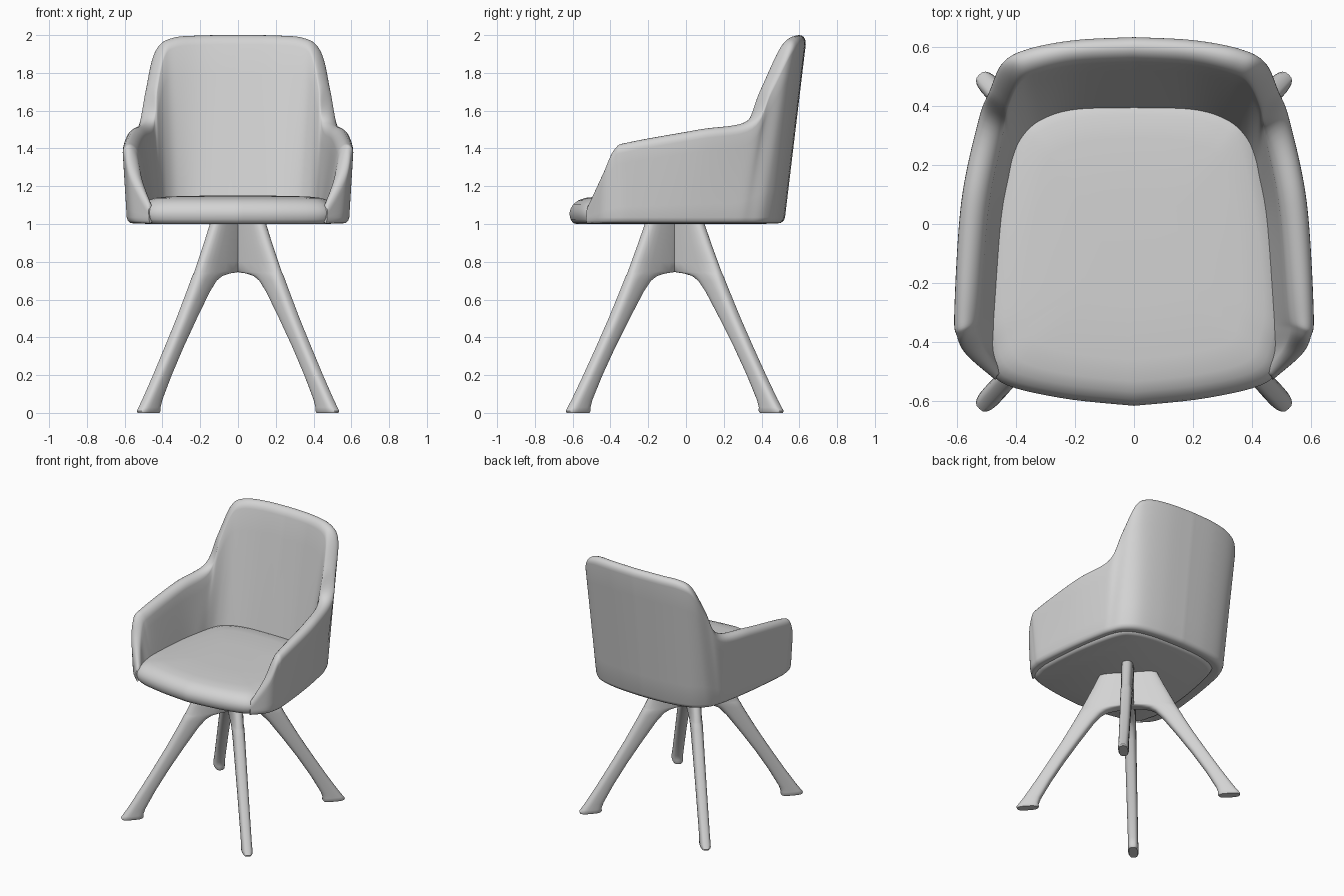
import bpy, bmesh, math
from mathutils import Vector

old = bpy.data.objects.get("Cube")
if old:
    bpy.data.objects.remove(old, do_unlink=True)

grey = bpy.data.materials.new("light grey")
grey.use_nodes = True
grey.diffuse_color = (0.65, 0.65, 0.65, 1)
grey.node_tree.nodes["Principled BSDF"].inputs["Base Color"].default_value = (0.65, 0.65, 0.65, 1)


def spline(points, steps):
    """Smooth open curve through points of any dimension."""
    out = []
    for k in range(len(points) - 1):
        a, b, c, d = (points[min(max(k + j, 0), len(points) - 1)] for j in (-1, 0, 1, 2))
        for s in range(steps):
            t = s / steps
            out.append([q + t / 2 * (r - p + t * (2 * p - 5 * q + 4 * r - w + t * (3 * (q - r) + w - p)))
                        for p, q, r, w in zip(a, b, c, d)])
    out.append(list(points[-1]))
    return out


def loft(name, rings, angle=50):
    """Skin closed rings and cap both ends."""
    bm = bmesh.new()
    loops = [[bm.verts.new(p) for p in ring] for ring in rings]
    n = len(loops[0])
    for a, b in zip(loops, loops[1:]):
        for i in range(n):
            j = (i + 1) % n
            bm.faces.new((a[i], a[j], b[j], b[i]))
    bm.faces.new(loops[0][::-1])
    bm.faces.new(loops[-1])
    bmesh.ops.recalc_face_normals(bm, faces=bm.faces)
    mesh = bpy.data.meshes.new(name)
    bm.to_mesh(mesh)
    bm.free()
    mesh.materials.append(grey)
    ob = bpy.data.objects.new(name, mesh)
    bpy.context.collection.objects.link(ob)
    bpy.ops.object.select_all(action='DESELECT')
    ob.select_set(True)
    bpy.context.view_layer.objects.active = ob
    bpy.ops.object.shade_smooth_by_angle(angle=math.radians(angle))
    return ob


# Shell wall stations, back centre to front corner:
# outer foot xy, outer rim xy, inner foot xy, inner rim xy, rim height
stations = [
    (0, .52, 0, .64, 0, .37, 0, .56, 2),
    (.2, .508, .2, .63, .2, .365, .19, .55, 1.998),
    (.36, .475, .36, .6, .31, .33, .33, .52, 1.985),
    (.45, .41, .445, .555, .375, .27, .39, .485, 1.93),
    (.49, .33, .49, .46, .405, .2, .43, .4, 1.74),
    (.515, .24, .53, .36, .42, .11, .45, .31, 1.55),
    (.555, 0, .59, .08, .435, 0, .5, .06, 1.5),
    (.585, -.28, .613, -.3, .45, -.28, .53, -.28, 1.435),
    (.58, -.37, .603, -.385, .45, -.36, .54, -.36, 1.4),
    (.55, -.45, .57, -.445, .453, -.43, .515, -.425, 1.27),
    (.47, -.53, .475, -.525, .44, -.5, .45, -.5, 1.1),
]


def wall_section(st):
    ob, ot, ib, it = (Vector(st[k:k + 2]) for k in (0, 2, 4, 6))
    top = st[8]
    r = min(.05, (top - 1) * .4)

    def at(z, w):
        t = (z - 1) / (top - 1)
        xy = ob.lerp(ot, t).lerp(ib.lerp(it, t), w)
        return (xy.x, xy.y, z)
    ring = [at(1.003, .25), at(1.006, .12), at(1.018, .03), at(1.035, 0)]
    lo, hi = 1.035, top - r
    ring += [at(lo + (hi - lo) * k / 6, 0) for k in range(1, 6)]
    # rolled rim
    ring += [at(hi + r * math.sin(a), (1 - math.cos(a)) / 2)
             for a in (math.pi * k / 10 for k in range(11))]
    ring += [at(hi + (lo - hi) * k / 6, 1) for k in range(1, 7)]
    return ring


half = [wall_section(s) for s in spline(stations, 8)]
mirrored = [[(-x, y, z) for x, y, z in ring] for ring in half[:0:-1]]
loft("seat_shell", mirrored + half, 60)

# Seat cushion with a bowed, rounded front
edge = spline([(0, .46), (.2, .45), (.35, .41), (.43, .32), (.5, 0), (.525, -.3),
               (.51, -.43), (.455, -.535), (.25, -.59), (0, -.617)], 6)
outline = edge + [(-x, y) for x, y in edge[-2:0:-1]]
layers = [(1.0, .93), (1.006, .965), (1.025, .99), (1.055, 1), (1.08, .99), (1.105, .96),
          (1.125, .91), (1.138, .84), (1.146, .7), (1.15, .35)]
loft("seat_cushion", [[(x * s, -.1 + (y + .1) * s, z) for x, y in outline] for z, s in layers], 60)

# Splayed blade legs: height, inner radius, outer radius, thickness
leg_profile = [(1.005, -.03, .2, .085), (.9, -.03, .25, .085), (.8, -.03, .3, .085), (.75, -.03, .325, .085),
               (.738, .08, .33, .083), (.725, .14, .338, .083), (.7, .185, .35, .082), (.64, .24, .382, .08),
               (.5, .34, .46, .077), (.35, .442, .55, .074), (.2, .535, .643, .072),
               (.07, .606, .728, .07), (.03, .62, .757, .072), (.01, .618, .772, .072), (0, .625, .768, .06)]


def soft(v):
    return math.copysign(abs(v) ** .7, v)


for side, sx in (("right", -1), ("left", 1)):
    for end, sy in (("front", -1), ("back", 1)):
        d = Vector((.68 * sx, .735 * sy))
        n = Vector((-d.y, d.x))
        rings = []
        for z, r0, r1, t in leg_profile:
            ring = []
            for k in range(24):
                a = math.tau * k / 24
                p = d * ((r0 + r1) / 2 + (r1 - r0) / 2 * soft(math.cos(a))) + n * (t / 2 * soft(math.sin(a)))
                ring.append((p.x, p.y - .06, z))
            rings.append(ring)
        loft(f"{end}_{side}_leg", rings)
